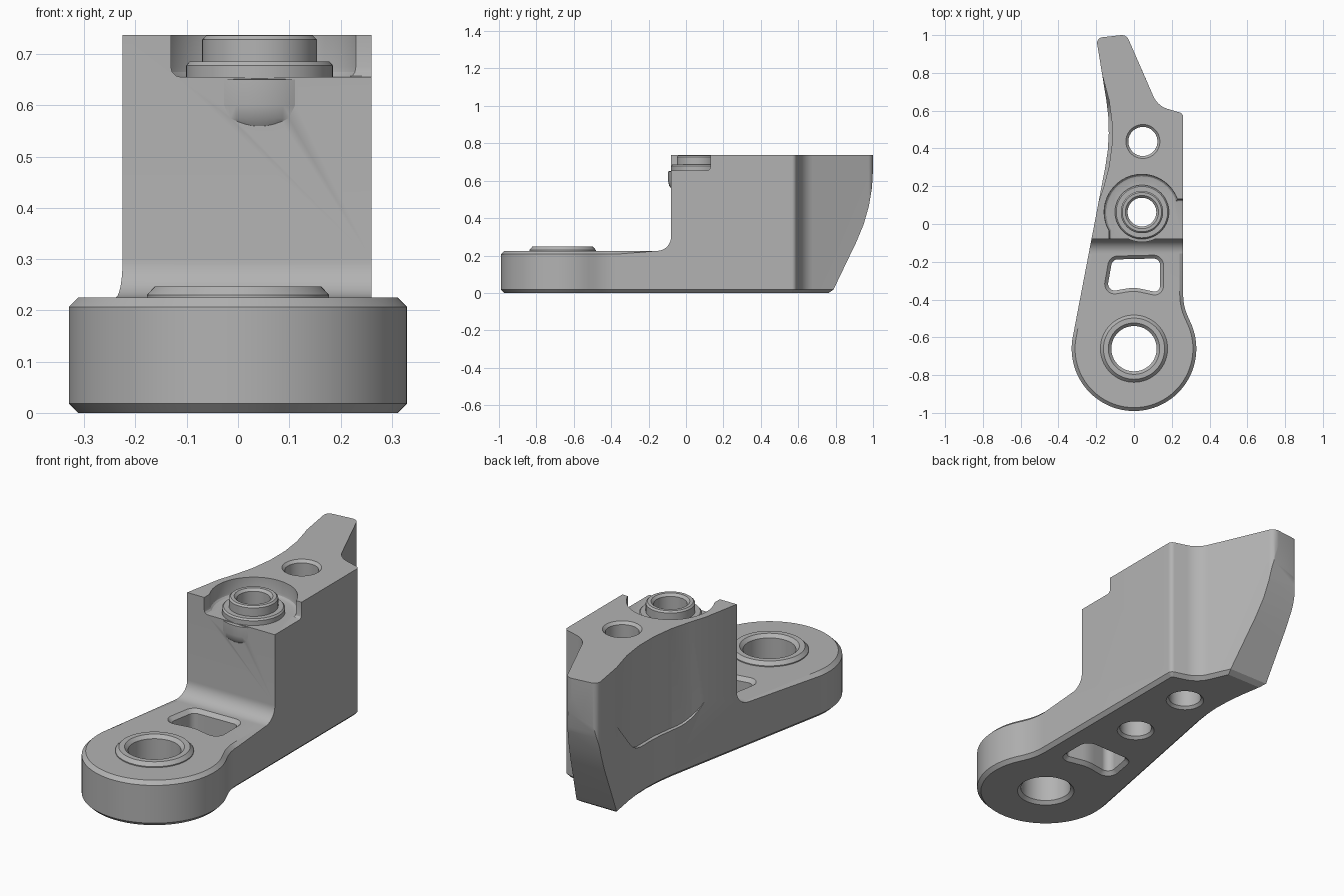
import bpy, bmesh, math
from mathutils import Vector

cube = bpy.data.objects.get("Cube")
if cube:
    bpy.data.objects.remove(cube, do_unlink=True)

HEIGHT, PLATE, CHAMFER = 0.737, 0.225, 0.018
RING, BOSS, REAR = (0, -0.66), (0.042, 0.063), (0.047, 0.437)


def rounded(points):
    """Polygon whose (x, y, radius) corners are replaced by arcs."""
    out = []
    for i, p in enumerate(points):
        c = Vector(p[:2])
        if len(p) == 2:
            out.append(c)
            continue
        a = (Vector(points[i - 1][:2]) - c).normalized()
        b = (Vector(points[(i + 1) % len(points)][:2]) - c).normalized()
        half = a.angle(b) / 2
        centre = c + (a + b).normalized() * p[2] / math.sin(half)
        start = c + a * p[2] / math.tan(half) - centre
        end = c + b * p[2] / math.tan(half) - centre
        sweep = math.atan2(start.x * end.y - start.y * end.x, start.dot(end))
        n = max(4, int(abs(sweep) / 0.12))
        for k in range(n + 1):
            t = sweep * k / n
            out.append(centre + Vector((start.x * math.cos(t) - start.y * math.sin(t),
                                        start.x * math.sin(t) + start.y * math.cos(t))))
    return out


def arc(centre, radius, first, last, n=40):
    angles = [math.radians(first + (last - first) * k / n) for k in range(n + 1)]
    return [(centre[0] + radius * math.cos(t), centre[1] + radius * math.sin(t)) for t in angles]


def finish(name, bm):
    bmesh.ops.recalc_face_normals(bm, faces=bm.faces)
    mesh = bpy.data.meshes.new(name)
    bm.to_mesh(mesh)
    bm.free()
    obj = bpy.data.objects.new(name, mesh)
    bpy.context.collection.objects.link(obj)
    return obj


def prism(name, points, low, high, sideways=False, floor_round=0):
    """Extrude an outline along z, or a (y, z) outline along x."""
    bm = bmesh.new()
    place = (lambda p, h: (h, p[0], p[1])) if sideways else (lambda p, h: (p[0], p[1], h))
    ends = [[bm.verts.new(place(p, h)) for p in points] for h in (low, high)]
    base = bm.faces.new(ends[0])
    bm.faces.new(ends[1])
    for i in range(len(points)):
        bm.faces.new((ends[0][i - 1], ends[0][i], ends[1][i], ends[1][i - 1]))
    if floor_round:
        bmesh.ops.recalc_face_normals(bm, faces=bm.faces)
        bmesh.ops.bevel(bm, geom=list(base.edges), offset=floor_round, segments=3,
                        profile=0.5, affect='EDGES')
    return finish(name, bm)


def lathe(name, centre, profile, n=64):
    """Solid of revolution from (radius, z) pairs."""
    bm = bmesh.new()
    rings = [[bm.verts.new((x, y, z)) for x, y in arc(centre, r, 0, 360 - 360 / n, n - 1)]
             for r, z in profile]
    bm.faces.new(rings[0])
    bm.faces.new(rings[-1])
    for a, b in zip(rings, rings[1:]):
        for i in range(n):
            bm.faces.new((a[i - 1], a[i], b[i], b[i - 1]))
    return finish(name, bm)


def combine(target, tool, operation):
    mod = target.modifiers.new("combine", 'BOOLEAN')
    mod.operation, mod.solver, mod.object = operation, 'EXACT', tool
    bpy.context.view_layer.objects.active = target
    bpy.ops.object.modifier_apply(modifier=mod.name)
    bpy.data.objects.remove(tool, do_unlink=True)


# Body: plan outline trimmed by the stepped side outline
plan = arc(RING, 0.33, 169, 385, 72) + rounded([
    (0.299, -0.52), (0.26, -0.436, 0.28), (0.26, 0.585, 0.025), (0.125, 0.625, 0.12),
    (-0.04, 1.003, 0.04), (-0.2, 0.985, 0.03), (-0.118, 0.48, 1.0), (-0.324, -0.598)])[1:-1]
bracket = prism("bracket_body", plan, 0, HEIGHT)
side = rounded([(-1.2, -0.1), (-1.2, PLATE), (-0.08, PLATE, 0.075), (-0.08, 0.9),
                (1.0, 0.9), (1.0, 0.458, 0.9), (0.732, -0.1)])
combine(bracket, prism("side_trim", side, -1, 1, True), 'INTERSECT')

# Window through the plate
window = rounded([(-0.145, -0.36, 0.035), (0, -0.335, 0.2), (0.138, -0.365, 0.03),
                  (0.138, -0.182, 0.035), (-0.115, -0.188, 0.035)])
combine(bracket, prism("window_cutter", window, -0.1, 0.3), 'DIFFERENCE')

# Chamfers on the underside and the low plate
bm = bmesh.new()
bm.from_mesh(bracket.data)
edges = [e for e in bm.edges if len(e.link_faces) == 2 and e.calc_face_angle() > 0.9
         and any(all(abs(v.co.z - z) < 1e-4 for v in e.verts) for z in (0, PLATE))]
bmesh.ops.bevel(bm, geom=edges, offset=CHAMFER, segments=1, affect='EDGES', clamp_overlap=False)
bm.to_mesh(bracket.data)
bm.free()

# Counterbore pocket open to the front and one side
pocket = arc(BOSS, 0.2, 210, 20) + [(0.4, 0.13), (0.4, -0.3), (-0.131, -0.3)]
combine(bracket, prism("pocket_cutter", pocket, 0.655, 0.9, floor_round=0.02), 'DIFFERENCE')

# Shallow scoop in the long side
hollow = rounded([(-0.5, 0.08), (-0.2, 0.08), (-0.065, 0.48, 0.9), (-0.2, 0.88), (-0.5, 0.88)])
scoop = prism("scoop_cutter", hollow, 0, 0.95)
scoop_side = rounded([(0.05, 1), (0.05, 0.24, 0.25), (0.6, 0.24, 0.15), (0.95, 0.62), (0.95, 1)])
combine(scoop, prism("scoop_side", scoop_side, -1, 1, True), 'INTERSECT')
combine(bracket, scoop, 'DIFFERENCE')

# Raised collars
combine(bracket, lathe("front_collar", RING, [(0.178, 0.15), (0.178, 0.23), (0.162, 0.247)]), 'UNION')
combine(bracket, lathe("upper_collar", BOSS, [
    (0.1, 0.53), (0.14, 0.555), (0.154, 0.575), (0.159, 0.6), (0.159, 0.65), (0.143, 0.652),
    (0.143, 0.678), (0.136, 0.686), (0.112, 0.686), (0.112, 0.728), (0.104, HEIGHT - 0.001)]), 'UNION')

# Chamfered through holes
for centre, r, top, c in ((RING, 0.12, 0.247, 0.016), (BOSS, 0.076, HEIGHT, 0.013),
                          (REAR, 0.077, HEIGHT, 0.013)):
    hole = [(r + c + 0.02, -0.02), (r, c), (r, top - c), (r + c + 0.02, top + 0.02)]
    combine(bracket, lathe("hole_cutter", centre, hole), 'DIFFERENCE')

# Colour and shading
grey = bpy.data.materials.new("plain_grey")
grey.use_nodes = True
colour = (0.45, 0.45, 0.45, 1)
grey.diffuse_color = colour
grey.node_tree.nodes["Principled BSDF"].inputs["Base Color"].default_value = colour
bracket.data.materials.clear()
bracket.data.materials.append(grey)
for face in bracket.data.polygons:
    face.material_index = 0
bpy.ops.object.select_all(action='DESELECT')
bracket.select_set(True)
bpy.context.view_layer.objects.active = bracket
bpy.ops.object.shade_smooth_by_angle(angle=math.radians(25))
